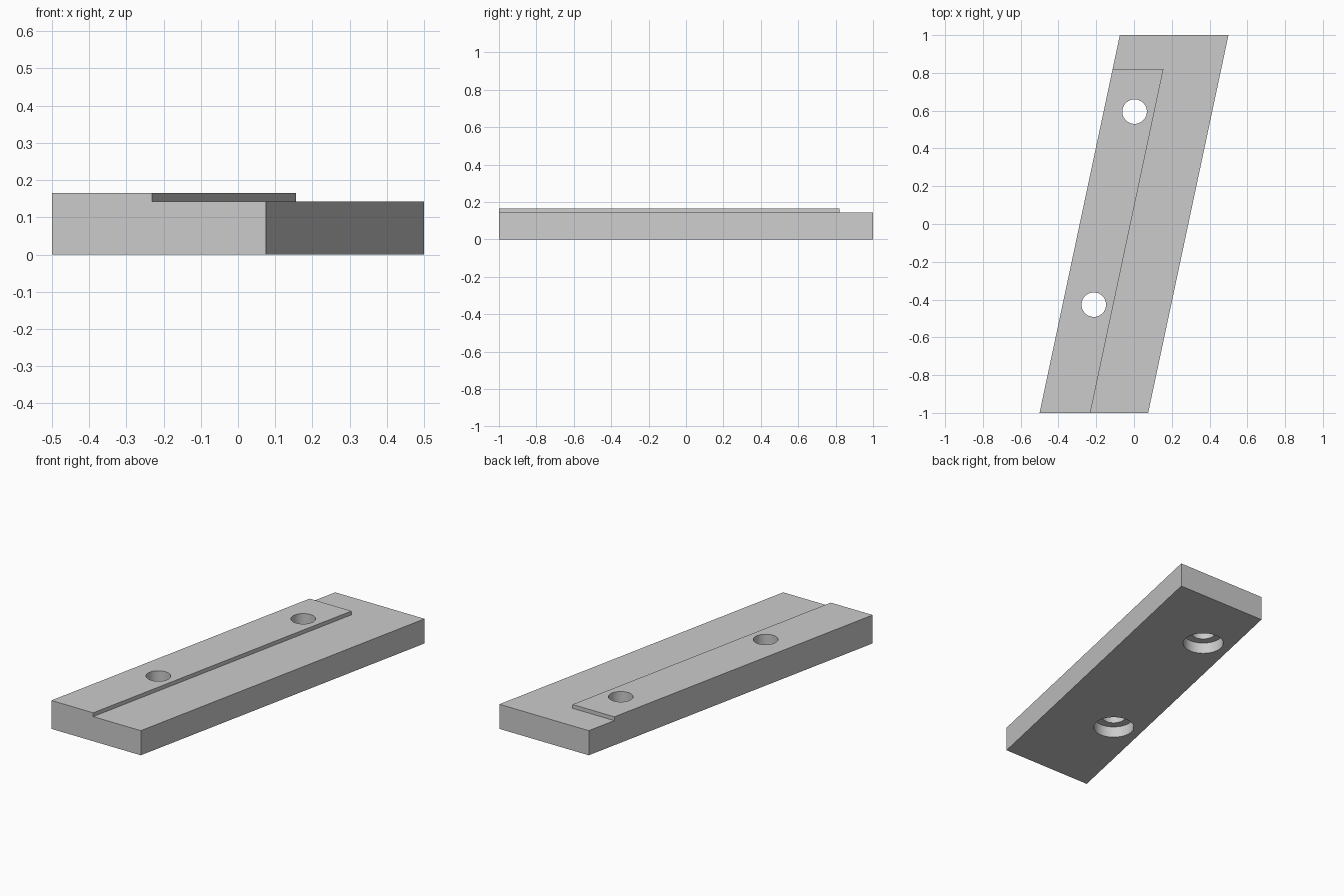
import bpy, bmesh, math

if "Cube" in bpy.data.objects:
    bpy.data.objects.remove(bpy.data.objects["Cube"], do_unlink=True)

SLANT = 0.2125            # sideways shift per unit of length
TOP, LEDGE = 0.165, 0.143
BORE_R, BORE_DEPTH = 0.11, 0.065
HOLE_R = 0.065

grey = bpy.data.materials.new("light_grey")
grey.use_nodes = True
colour = (0.6, 0.6, 0.6, 1)
grey.diffuse_color = colour
grey.node_tree.nodes["Principled BSDF"].inputs["Base Color"].default_value = colour


def prism(name, outline, z0, z1):
    """Extrude an outline of (offset, y) points, sheared along the slant."""
    bm = bmesh.new()
    face = bm.faces.new([bm.verts.new((u + SLANT * y, y, z0)) for u, y in outline])
    up = bmesh.ops.extrude_face_region(bm, geom=[face])["geom"]
    bmesh.ops.translate(bm, vec=(0, 0, z1 - z0),
                        verts=[v for v in up if isinstance(v, bmesh.types.BMVert)])
    bmesh.ops.recalc_face_normals(bm, faces=bm.faces)
    mesh = bpy.data.meshes.new(name)
    bm.to_mesh(mesh)
    bm.free()
    mesh.materials.append(grey)
    obj = bpy.data.objects.new(name, mesh)
    bpy.context.collection.objects.link(obj)
    return obj


def cylinder(name, x, y, radius, z0, z1):
    bpy.ops.mesh.primitive_cylinder_add(vertices=48, radius=radius, depth=z1 - z0,
                                        location=(x, y, (z0 + z1) / 2))
    obj = bpy.context.object
    obj.name = name
    obj.data.materials.append(grey)
    return obj


def cut(target, cutter):
    mod = target.modifiers.new("cut", 'BOOLEAN')
    mod.operation = 'DIFFERENCE'
    mod.solver = 'EXACT'
    mod.object = cutter
    cutter.hide_render = True
    bpy.ops.object.select_all(action='DESELECT')
    bpy.context.view_layer.objects.active = target
    target.select_set(True)
    bpy.ops.object.modifier_apply(modifier=mod.name)
    bpy.data.objects.remove(cutter, do_unlink=True)


# Slanted bar
half = 0.2875
bar = prism("slanted_bar", [(-half, -1), (half, -1), (half, 1), (-half, 1)], 0, TOP)

# L-shaped ledge lowered along the right side and the far end
step, end = -0.0185, 0.82
cut(bar, prism("ledge_cutter", [(step, -1.2), (0.6, -1.2), (0.6, 1.2),
                                (-0.6, 1.2), (-0.6, end), (step, end)], LEDGE, 0.3))

# Screw holes, counterbored from below
for x, y in ((0.003, 0.595), (-0.213, -0.427)):
    cut(bar, cylinder("hole_cutter", x, y, HOLE_R, -0.1, 0.3))
    cut(bar, cylinder("counterbore_cutter", x, y, BORE_R, -0.1, BORE_DEPTH))

bpy.ops.object.select_all(action='DESELECT')
bar.select_set(True)
bpy.context.view_layer.objects.active = bar
bpy.ops.object.shade_smooth_by_angle(angle=math.radians(30))
